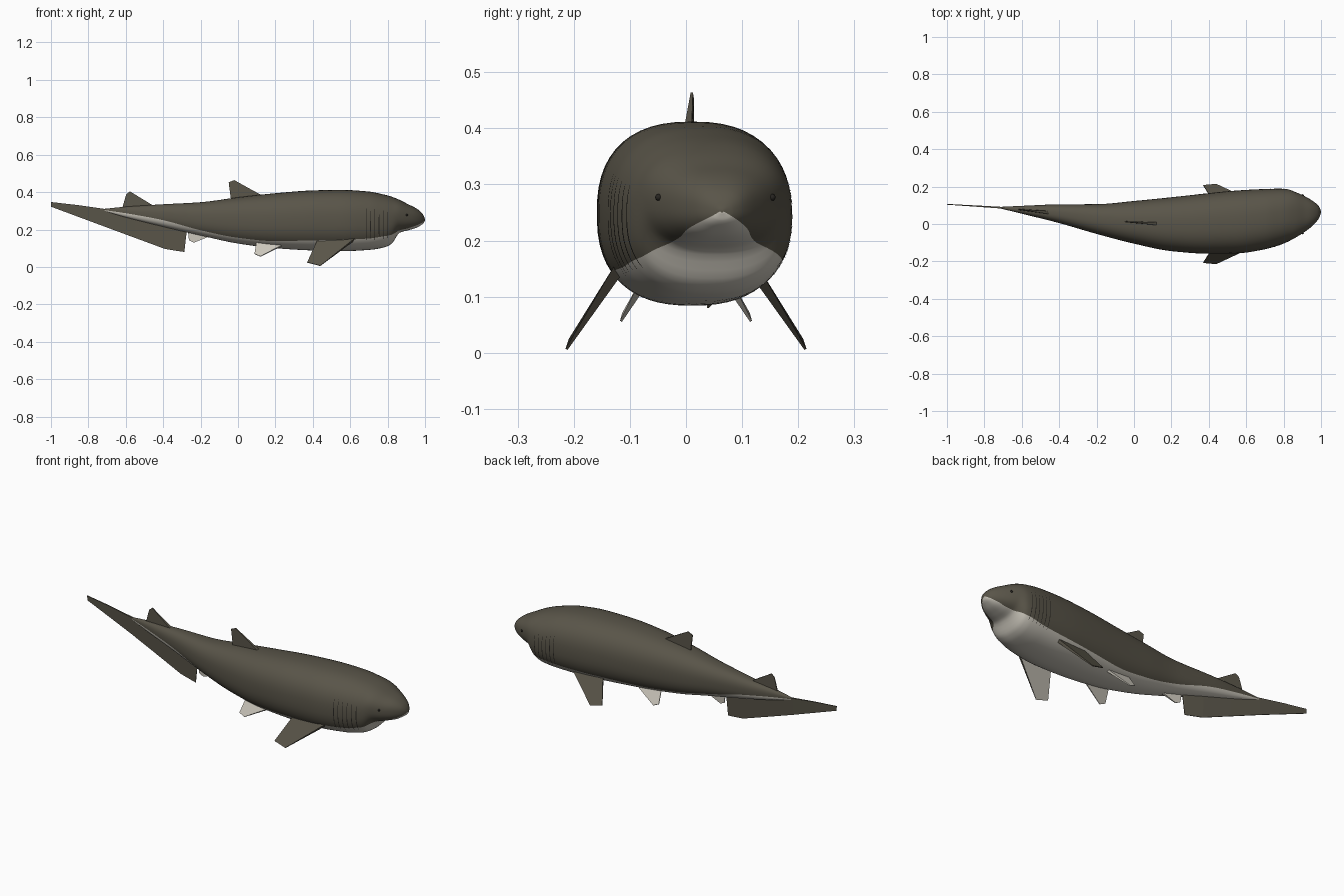
import bpy, bmesh, math
from mathutils import Vector

if "Cube" in bpy.data.objects:
    bpy.data.objects.remove(bpy.data.objects["Cube"])


def mat(name, rgb):
    m = bpy.data.materials.new(name)
    m.diffuse_color = (*rgb, 1)
    m.use_nodes = True
    m.node_tree.nodes["Principled BSDF"].inputs["Base Color"].default_value = m.diffuse_color
    return m


DARK = mat("dark olive grey", (0.10, 0.09, 0.066))
PALE = mat("pale belly grey", (0.60, 0.57, 0.50))
BLACK = mat("near black", (0.02, 0.018, 0.015))

# Body stations: x, y min, y max, z bottom, z top, z of the colour line
BODY = [
    (-0.73, 0.087, 0.091, 0.303, 0.309, 0.306),
    (-0.60, 0.055, 0.097, 0.265, 0.322, 0.287),
    (-0.40, 0.005, 0.105, 0.215, 0.335, 0.250),
    (-0.20, -0.053, 0.106, 0.168, 0.346, 0.196),
    (0.00, -0.105, 0.123, 0.125, 0.372, 0.156),
    (0.20, -0.145, 0.143, 0.100, 0.394, 0.138),
    (0.40, -0.159, 0.165, 0.088, 0.409, 0.142),
    (0.55, -0.157, 0.179, 0.084, 0.412, 0.145),
    (0.70, -0.135, 0.187, 0.091, 0.403, 0.152),
    (0.78, -0.112, 0.189, 0.104, 0.387, 0.164),
    (0.82, -0.096, 0.186, 0.123, 0.376, 0.172),
    (0.865, -0.072, 0.170, 0.183, 0.358, 0.196),
    (0.91, -0.044, 0.150, 0.196, 0.335, 0.207),
    (0.95, -0.014, 0.127, 0.208, 0.315, 0.221),
    (0.98, 0.018, 0.104, 0.224, 0.292, 0.234),
    (0.994, 0.042, 0.085, 0.236, 0.272, 0.243),
    (1.0, 0.061, 0.067, 0.250, 0.255, 0.252),
]


def station(x):
    """Cubic Hermite interpolation of the body stations."""
    n = len(BODY)
    i = max(0, min(n - 2, sum(r[0] <= x for r in BODY) - 1))

    def slope(j, k):
        def d(a):
            return (BODY[a + 1][k] - BODY[a][k]) / (BODY[a + 1][0] - BODY[a][0])
        if j == 0:
            return d(0)
        if j == n - 1:
            return d(n - 2)
        a, b = d(j - 1), d(j)
        return 0 if a * b <= 0 else 2 * a * b / (a + b)

    x0, x1 = BODY[i][0], BODY[i + 1][0]
    h = x1 - x0
    t = (x - x0) / h
    return [(2*t**3 - 3*t*t + 1) * BODY[i][k] + (t**3 - 2*t*t + t) * h * slope(i, k)
            + (3*t*t - 2*t**3) * BODY[i + 1][k] + (t**3 - t*t) * h * slope(i + 1, k)
            for k in range(1, 6)]


POW = 2.45


def skin(x, a, grow=0.0):
    """Point on the rounded-box section at x and angle a."""
    y0, y1, z0, z1, _ = station(x)
    c, s = math.cos(a), math.sin(a)
    f = lambda v: math.copysign(abs(v) ** (2 / POW), v)
    return Vector((x, (y0 + y1) / 2 + ((y1 - y0) / 2 + grow) * f(c),
                   (z0 + z1) / 2 + ((z1 - z0) / 2 + grow) * f(s)))


def angle_at(x, z):
    _, _, z0, z1, _ = station(x)
    v = (z - (z0 + z1) / 2) / ((z1 - z0) / 2)
    v = max(-0.98, min(0.98, v))
    return math.asin(math.copysign(abs(v) ** (POW / 2), v))


def finish(name, bm, mats, smooth=None):
    bmesh.ops.recalc_face_normals(bm, faces=bm.faces)
    me = bpy.data.meshes.new(name)
    bm.to_mesh(me)
    bm.free()
    for m in mats:
        me.materials.append(m)
    ob = bpy.data.objects.new(name, me)
    bpy.context.collection.objects.link(ob)
    if smooth:
        bpy.ops.object.select_all(action='DESELECT')
        ob.select_set(True)
        bpy.context.view_layer.objects.active = ob
        bpy.ops.object.shade_smooth_by_angle(angle=math.radians(smooth))
    return ob


# Body: lofted rings whose vertices follow the colour line
UP, LOW = 36, 20
xs = []
for r, q in zip(BODY, BODY[1:]):
    xs += [r[0] + (q[0] - r[0]) * k / 5 for k in range(5)]
xs.append(1.0)
bm = bmesh.new()
rings = []
for x in xs:
    a0 = angle_at(x, station(x)[4])
    angs = [a0 + (math.pi - 2 * a0) * k / UP for k in range(UP)]
    angs += [math.pi - a0 + (math.pi + 2 * a0) * k / LOW for k in range(LOW)]
    rings.append([bm.verts.new(skin(x, a)) for a in angs])
N = UP + LOW
for A, B in zip(rings, rings[1:]):
    for k in range(N):
        f = bm.faces.new((A[k], A[(k + 1) % N], B[(k + 1) % N], B[k]))
        f.material_index = int(k >= UP)
bm.faces.new(rings[0])
bm.faces.new(rings[-1])
finish("body", bm, [DARK, PALE], 50)


def fin(name, pts, normal, mats, root=0.009, tip=0.002):
    """Wedge fin: pts are root front, tip front, tip back, root back."""
    bm = bmesh.new()
    n = Vector(normal).normalized()
    half = (root, tip, tip, root * 0.4)
    A = [bm.verts.new(Vector(p) + n * h) for p, h in zip(pts, half)]
    B = [bm.verts.new(Vector(p) - n * h) for p, h in zip(pts, half)]
    bm.faces.new(A)
    under = bm.faces.new(B[::-1])
    under.material_index = len(mats) - 1
    for k in range(4):
        j = (k + 1) % 4
        bm.faces.new((A[k], B[k], B[j], A[j]))
    return finish(name, bm, mats)


def mid(x):
    s = station(max(x, -0.73))
    return (s[0] + s[1]) / 2 + max(0, -0.73 - x) * 0.06


def upright(name, outline, m):
    fin(name, [(x, mid(x), z) for x, z in outline], (0, 1, 0), [m])


# Fins on the centre line
upright("front_dorsal_fin", [(0.15, 0.37), (-0.02, 0.464), (-0.05, 0.452), (-0.035, 0.34)], DARK)
upright("rear_dorsal_fin", [(-0.44, 0.32), (-0.578, 0.404), (-0.598, 0.388), (-0.62, 0.31)], DARK)
upright("anal_fin", [(-0.11, 0.18), (-0.235, 0.13), (-0.262, 0.142), (-0.27, 0.21)], PALE)

# Paired fins
for s, side in ((-1, "right"), (1, "left")):
    fin("pectoral_fin_" + side,
        [(0.63, s * 0.118, 0.152), (0.44, s * 0.213, 0.006), (0.37, s * 0.207, 0.024), (0.43, s * 0.112, 0.155)],
        (0, s * 0.81, 0.59), [DARK, PALE], 0.010)
    fin("pelvic_fin_" + side,
        [(0.25, s * 0.077, 0.122), (0.12, s * 0.116, 0.056), (0.088, s * 0.112, 0.070), (0.10, s * 0.070, 0.140)],
        (0, s * 0.81, 0.59), [PALE], 0.007)

# Tail fin: thin plate following the bend of the body
TAIL = [(-1.0, 0.347, 0.322), (-0.86, 0.331, 0.270), (-0.72, 0.311, 0.218), (-0.55, 0.290, 0.155),
        (-0.39, 0.262, 0.096), (-0.335, 0.25, 0.087), (-0.287, 0.235, 0.080), (-0.273, 0.225, 0.20)]
bm = bmesh.new()
rows = []
for x, top, low in TAIL:
    y, h = mid(x), 0.002 + 0.003 * min(1, (x + 1) * 3)
    rows.append([bm.verts.new(p) for p in
                 ((x, y - h, top), (x, y + h, top), (x, y + 0.0015, low), (x, y - 0.0015, low))])
for A, B in zip(rows, rows[1:]):
    for k in range(4):
        j = (k + 1) % 4
        bm.faces.new((A[k], A[j], B[j], B[k]))
bm.faces.new(rows[0])
bm.faces.new(rows[-1])
finish("tail_fin", bm, [DARK])

# Gill slits: narrow strips laid on the skin
bm = bmesh.new()
for g in range(6):
    x = 0.685 + 0.023 * g
    lo, hi = angle_at(x, 0.138 + 0.003 * g), angle_at(x, 0.318 - 0.004 * g)
    for flip in (False, True):
        prev = None
        for k in range(13):
            a = lo + (hi - lo) * k / 12
            a = math.pi - a if flip else a
            w = 0.0016 * math.sin(math.pi * (k + 0.5) / 13) + 0.0003
            row = [bm.verts.new(skin(x + d, a, 0.0012)) for d in (-w, w)]
            if prev:
                bm.faces.new((prev[0], prev[1], row[1], row[0]))
            prev = row
finish("gill_slits", bm, [BLACK])

# Eyes
for flip, side in ((True, "right"), (False, "left")):
    a = angle_at(0.902, 0.277)
    p = skin(0.902, math.pi - a if flip else a)
    bm = bmesh.new()
    bmesh.ops.create_uvsphere(bm, u_segments=16, v_segments=10, radius=0.006)
    bmesh.ops.translate(bm, verts=bm.verts, vec=p)
    finish("eye_" + side, bm, [BLACK], 60)
